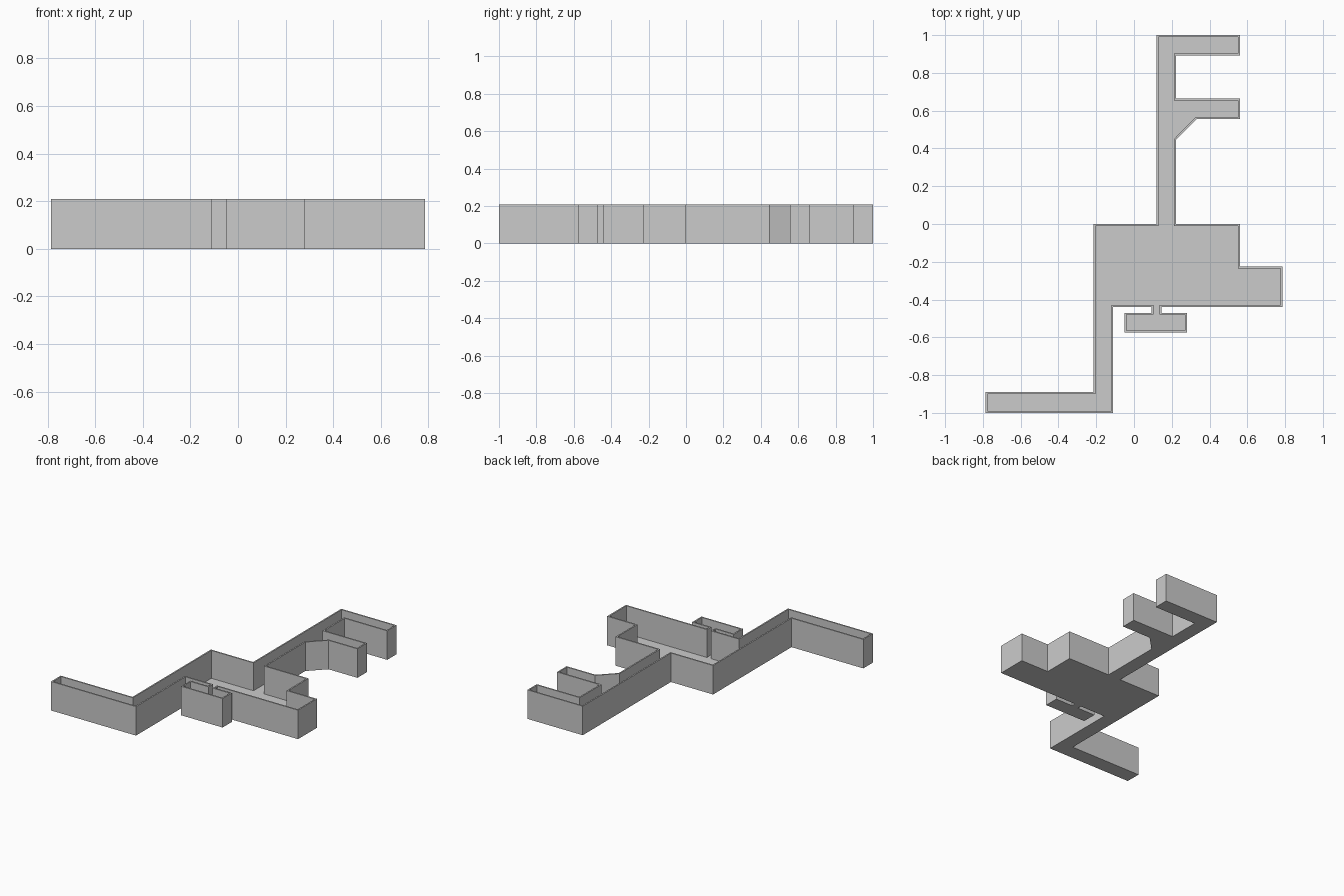
import bpy
import bmesh
from mathutils import Vector

if "Cube" in bpy.data.objects:
    bpy.data.objects.remove(bpy.data.objects["Cube"])

HEIGHT = 0.208
WALL = 0.01
FLOOR = 0.008

# Outer outline of the floor plan, clockwise from the north-west corner
PLAN = [
    (0.12, 1.0), (0.56, 1.0), (0.56, 0.893), (0.222, 0.893),
    (0.222, 0.664), (0.56, 0.664), (0.56, 0.555), (0.33, 0.555),
    (0.222, 0.446), (0.222, 0.0), (0.56, 0.0), (0.56, -0.226),
    (0.785, -0.226), (0.785, -0.44), (0.145, -0.44), (0.145, -0.47),
    (0.28, -0.47), (0.28, -0.575), (-0.05, -0.575), (-0.05, -0.47),
    (0.093, -0.47), (0.093, -0.44), (-0.11, -0.44), (-0.11, -1.0),
    (-0.785, -1.0), (-0.785, -0.89), (-0.215, -0.89), (-0.215, 0.0),
    (0.12, 0.0),
]


def inset(points, d):
    """Mitred inward offset of a clockwise outline."""
    pts = [Vector(p) for p in points]
    result = []
    for i, p in enumerate(pts):
        a = (p - pts[i - 1]).normalized()
        b = (pts[(i + 1) % len(pts)] - p).normalized()
        n1, n2 = Vector((a.y, -a.x)), Vector((b.y, -b.x))
        result.append(p + (n1 + n2) * d / (1 + n1.dot(n2)))
    return result


def finish(bm, name):
    bmesh.ops.recalc_face_normals(bm, faces=bm.faces)
    mesh = bpy.data.meshes.new(name)
    bm.to_mesh(mesh)
    bm.free()
    bpy.context.collection.objects.link(bpy.data.objects.new(name, mesh))


def loop(bm, points, z):
    return [bm.verts.new((p[0], p[1], z)) for p in points]


inner = inset(PLAN, WALL)

# Thin continuous wall: four loops bridged around its cross-section
bm = bmesh.new()
rings = [loop(bm, PLAN, 0), loop(bm, PLAN, HEIGHT),
         loop(bm, inner, HEIGHT), loop(bm, inner, 0)]
n = len(PLAN)
for k in range(4):
    r, s = rings[k], rings[(k + 1) % 4]
    for i in range(n):
        j = (i + 1) % n
        bm.faces.new((r[i], r[j], s[j], s[i]))
finish(bm, "walls")

# Floor slab fitted between the walls
bm = bmesh.new()
base = bm.faces.new(loop(bm, inner, 0))
ext = bmesh.ops.extrude_face_region(bm, geom=[base], use_keep_orig=True)
top = [g for g in ext["geom"] if isinstance(g, bmesh.types.BMVert)]
bmesh.ops.translate(bm, verts=top, vec=(0, 0, FLOOR))
finish(bm, "floor")
